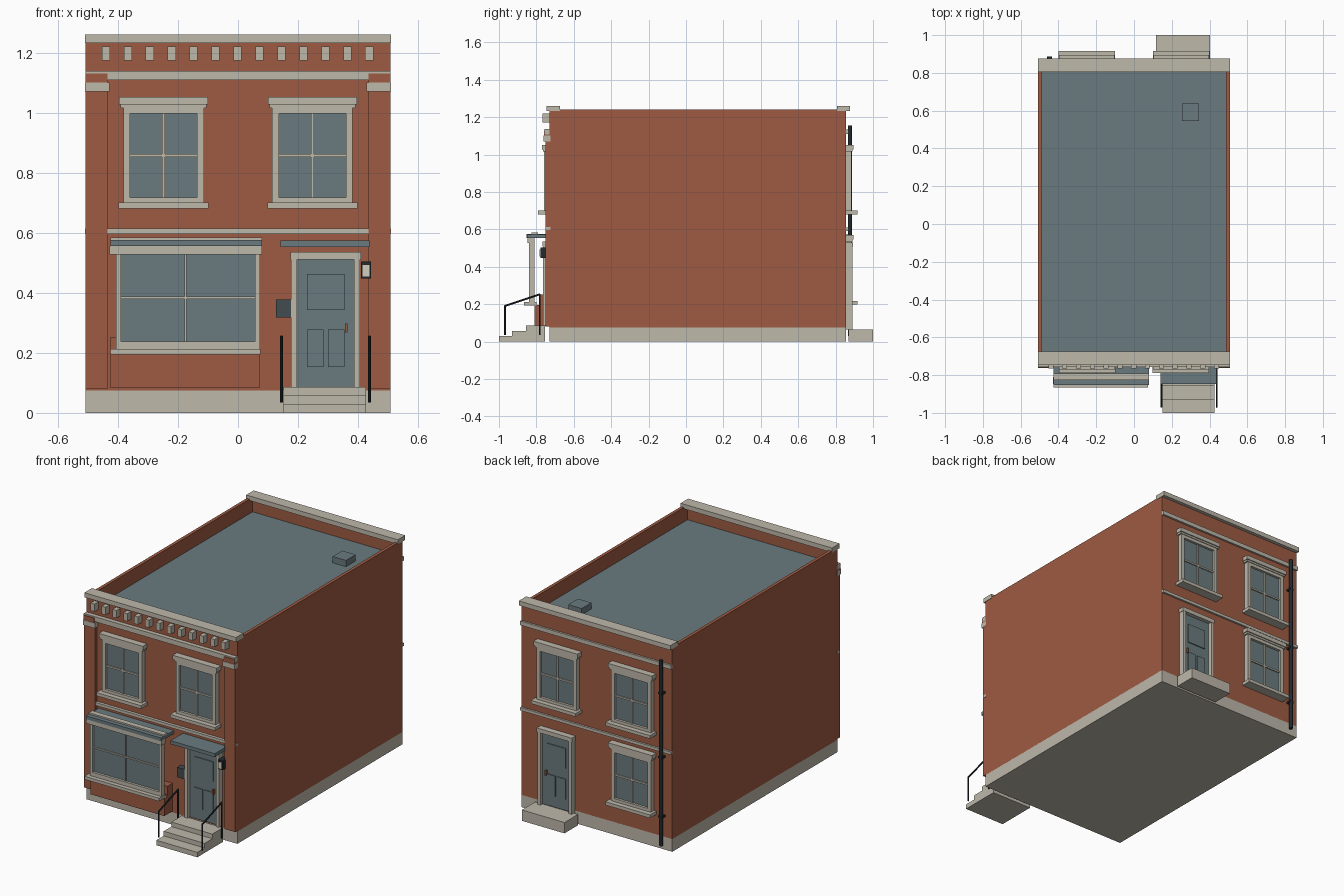
import bpy, bmesh, math
from mathutils import Vector, Matrix

if "Cube" in bpy.data.objects:
    bpy.data.objects.remove(bpy.data.objects["Cube"])


def material(name, rgb):
    lin = [((c / 255 + 0.055) / 1.055) ** 2.4 for c in rgb]
    m = bpy.data.materials.new(name)
    m.diffuse_color = (*lin, 1)
    m.use_nodes = True
    m.node_tree.nodes["Principled BSDF"].inputs["Base Color"].default_value = m.diffuse_color
    return m


BRICK = material("red brick", (158, 91, 67))
STONE = material("pale stone", (190, 184, 170))
SLATE = material("slate blue", (107, 123, 127))
IRON = material("black iron", (35, 41, 45))
GREY = material("dark grey metal", (68, 76, 80))
BRONZE = material("bronze", (148, 94, 62))
GLOW = material("lamp glass", (212, 207, 190))

FRONT, BACK = -0.73, 0.856     # wall planes
W = 0.507                      # half width


def finish(name, bm, *mats):
    bmesh.ops.recalc_face_normals(bm, faces=bm.faces)
    me = bpy.data.meshes.new(name)
    bm.to_mesh(me)
    bm.free()
    for m in mats:
        me.materials.append(m)
    ob = bpy.data.objects.new(name, me)
    bpy.context.collection.objects.link(ob)
    return ob


def add_box(bm, x0, x1, y0, y1, z0, z1):
    mat = (Matrix.Translation(((x0 + x1) / 2, (y0 + y1) / 2, (z0 + z1) / 2))
           @ Matrix.Diagonal((abs(x1 - x0), abs(y1 - y0), abs(z1 - z0), 1)))
    bmesh.ops.create_cube(bm, size=1, matrix=mat)


def boxes(name, mat, *items):
    bm = bmesh.new()
    for b in items:
        add_box(bm, *b)
    return finish(name, bm, mat)


def rods(name, mat, r, *pairs, sides=8):
    bm = bmesh.new()
    for p, q in pairs:
        p, q = Vector(p), Vector(q)
        d = q - p
        m = Matrix.Translation((p + q) / 2) @ d.to_track_quat('Z', 'Y').to_matrix().to_4x4()
        bmesh.ops.create_cone(bm, cap_ends=True, segments=sides, radius1=r, radius2=r,
                              depth=d.length, matrix=m)
    return finish(name, bm, mat)


def on_wall(side, x0, x1, z0, z1, d1, d0=-0.005):
    """Box standing out from the front (-1) or back (+1) wall by depth d0..d1."""
    y = FRONT if side < 0 else BACK
    return (x0, x1, y + side * d0, y + side * d1, z0, z1)


def frame(side, x0, x1, z0, z1, tx, tb, tt, d1, d0=-0.005):
    """Four bars round an opening."""
    return [on_wall(side, x0, x0 + tx, z0, z1, d1, d0),
            on_wall(side, x1 - tx, x1, z0, z1, d1, d0),
            on_wall(side, x0 + tx, x1 - tx, z0, z0 + tb, d1, d0),
            on_wall(side, x0 + tx, x1 - tx, z1 - tt, z1, d1, d0)]


def window(name, side, cx, z):
    """Four-pane sash window with header and sill; z is the sill underside."""
    boxes(name + "_glass", SLATE, on_wall(side, cx - .115, cx + .115, z + .03, z + .325, .015))
    boxes(name + "_frame", STONE,
          *frame(side, cx - .134, cx + .134, z + .018, z + .342, .023, .02, .025, .03),
          on_wall(side, cx - .005, cx + .005, z + .035, z + .32, .022),
          on_wall(side, cx - .112, cx + .112, z + .172, z + .182, .022))
    boxes(name + "_header", STONE,
          on_wall(side, cx - .143, cx + .143, z + .336, z + .348, .034),
          on_wall(side, cx - .148, cx + .148, z + .347, z + .372, .04))
    boxes(name + "_sill", STONE, on_wall(side, cx - .15, cx + .15, z, z + .02, .06))


def door(name, side, cx, z0, z1, knob):
    """Panelled door with surround."""
    boxes(name + "_slab", SLATE, on_wall(side, cx - .1, cx + .1, z0, z1 - .02, .012))
    boxes(name + "_surround", STONE,
          on_wall(side, cx - .115, cx - .095, z0, z1 - .02, .035),
          on_wall(side, cx + .095, cx + .115, z0, z1 - .02, .035),
          on_wall(side, cx - .118, cx + .118, z1 - .025, z1, .037))
    boxes(name + "_panels", SLATE,
          on_wall(side, cx - .063, cx + .063, z0 + .258, z0 + .378, .018),
          on_wall(side, cx - .063, cx - .007, z0 + .068, z0 + .192, .018),
          on_wall(side, cx + .007, cx + .063, z0 + .068, z0 + .192, .018))
    boxes(name + "_handle", BRONZE,
          on_wall(side, cx + knob - .004, cx + knob + .004, z0 + .183, z0 + .213, .026))


# Brick shell with a sunken flat roof inside the parapet
bm = bmesh.new()
add_box(bm, -W, W, FRONT, BACK, 0.075, 1.24)
top = max(bm.faces, key=lambda f: f.calc_center_median().z)
bmesh.ops.inset_region(bm, faces=[top], thickness=0.028)
ext = bmesh.ops.extrude_face_region(bm, geom=[top])
bmesh.ops.translate(bm, verts=[v for v in ext["geom"] if isinstance(v, bmesh.types.BMVert)],
                    vec=(0, 0, -0.088))
if top.is_valid:
    bmesh.ops.delete(bm, geom=[top], context='FACES_ONLY')
for f in bm.faces:
    if abs(f.normal.z) > .9 and 1.1 < f.calc_center_median().z < 1.2:
        f.material_index = 1
finish("brick_shell", bm, BRICK, SLATE)
boxes("foundation", STONE, (-W, W, FRONT, BACK, 0, 0.077))
boxes("roof_hatch", SLATE, (.254, .344, .545, .638, 1.145, 1.19))

# Parapet caps, bands and cornice blocks
boxes("front_cap", STONE, (-.509, .509, -.747, -.675, 1.232, 1.26))
boxes("back_cap", STONE, (-.509, .509, .806, .877, 1.232, 1.26))
boxes("cornice_blocks", STONE,
      *[on_wall(-1, x - .0135, x + .0135, 1.173, 1.22, .036)
        for x in (-.44 + i * .0731 for i in range(13))])
boxes("cornice_band", STONE, on_wall(-1, -W, W, 1.108, 1.138, .026))
boxes("front_middle_band", STONE, on_wall(-1, -.509, .509, .596, .614, .018))
boxes("back_bands", STONE, on_wall(1, -W, W, 1.11, 1.135, .012),
      on_wall(1, -W, W, .592, .61, .012))

# Corner pilasters with capitals
for s, n in ((-1, "left"), (1, "right")):
    a, b = sorted((s * .435, s * W))
    boxes(n + "_pilaster", BRICK, on_wall(-1, a, b, .08, 1.075, .022),
          on_wall(-1, a, b, 1.095, 1.13, .03))
    a, b = sorted((s * .428, s * .509))
    boxes(n + "_capital", STONE, on_wall(-1, a, b, 1.07, 1.101, .032))

# Sash windows
for s, n in ((-1, "left"), (1, "right")):
    window("front_upper_%s_window" % n, -1, s * .248, .68)
    window("back_upper_%s_window" % n, 1, s * .25, .68)
window("back_lower_window", 1, -.25, .198)

# Shop window standing proud of the wall
boxes("shop_brick_base", BRICK, on_wall(-1, -.425, .072, .083, .197, .08),
      on_wall(-1, -.425, .072, .19, .252, .05))
boxes("shop_glass", SLATE, on_wall(-1, -.395, .065, .225, .535, .095, .085))
boxes("shop_frame", STONE, *frame(-1, -.407, .073, .21, .54, .017, .027, .013, .11, .08),
      on_wall(-1, -.178, -.172, .23, .53, .102, .085),
      on_wall(-1, -.395, .06, .379, .387, .102, .085))
boxes("shop_header", STONE, on_wall(-1, -.428, .08, .527, .556, .117, .08))
boxes("shop_sill", STONE, on_wall(-1, -.425, .075, .194, .213, .135, .07))
boxes("shop_canopy", SLATE, on_wall(-1, -.425, .08, .555, .575, .122))
boxes("shop_canopy_trim", STONE, on_wall(-1, -.425, .08, .573, .584, .095, .062))

# Doors, canopy and steps
door("front_door", -1, .292, .085, .535, .068)
door("back_door", 1, .26, .066, .53, .068)
boxes("door_canopy", SLATE, on_wall(-1, .141, .438, .553, .574, .118))
boxes("front_steps", STONE, (.152, .427, -1, -.754, 0, .03),
      (.152, .427, -.93, -.754, .03, .058), (.152, .427, -.856, -.754, .058, .086))
boxes("back_step", STONE, (.116, .402, .87, 1, 0, .066))

# Handrails either side of the front steps
for x, n in ((.145, "left"), (.438, "right")):
    rods(n + "_handrail", IRON, .005,
         ((x, -.968, .035), (x, -.968, .192)), ((x, -.782, .035), (x, -.782, .255)),
         ((x, -.97, .19), (x, -.78, .254)))

# Mailbox, wall lamp and downpipe
boxes("mailbox", GREY, on_wall(-1, .127, .176, .317, .377, .035))
boxes("wall_lamp", IRON, on_wall(-1, .409, .443, .448, .504, .048))
boxes("wall_lamp_glass", GLOW, on_wall(-1, .414, .438, .455, .493, .052, .04))
pipe = rods("downpipe", IRON, .011, ((-.447, .877, .03), (-.447, .877, 1.155)), sides=12)
boxes("downpipe_brackets", IRON,
      *[on_wall(1, -.461, -.433, z, z + .012, .03) for z in (.2, .56, .95)])
bpy.context.view_layer.objects.active = pipe
pipe.select_set(True)
bpy.ops.object.shade_smooth_by_angle(angle=math.radians(40))
